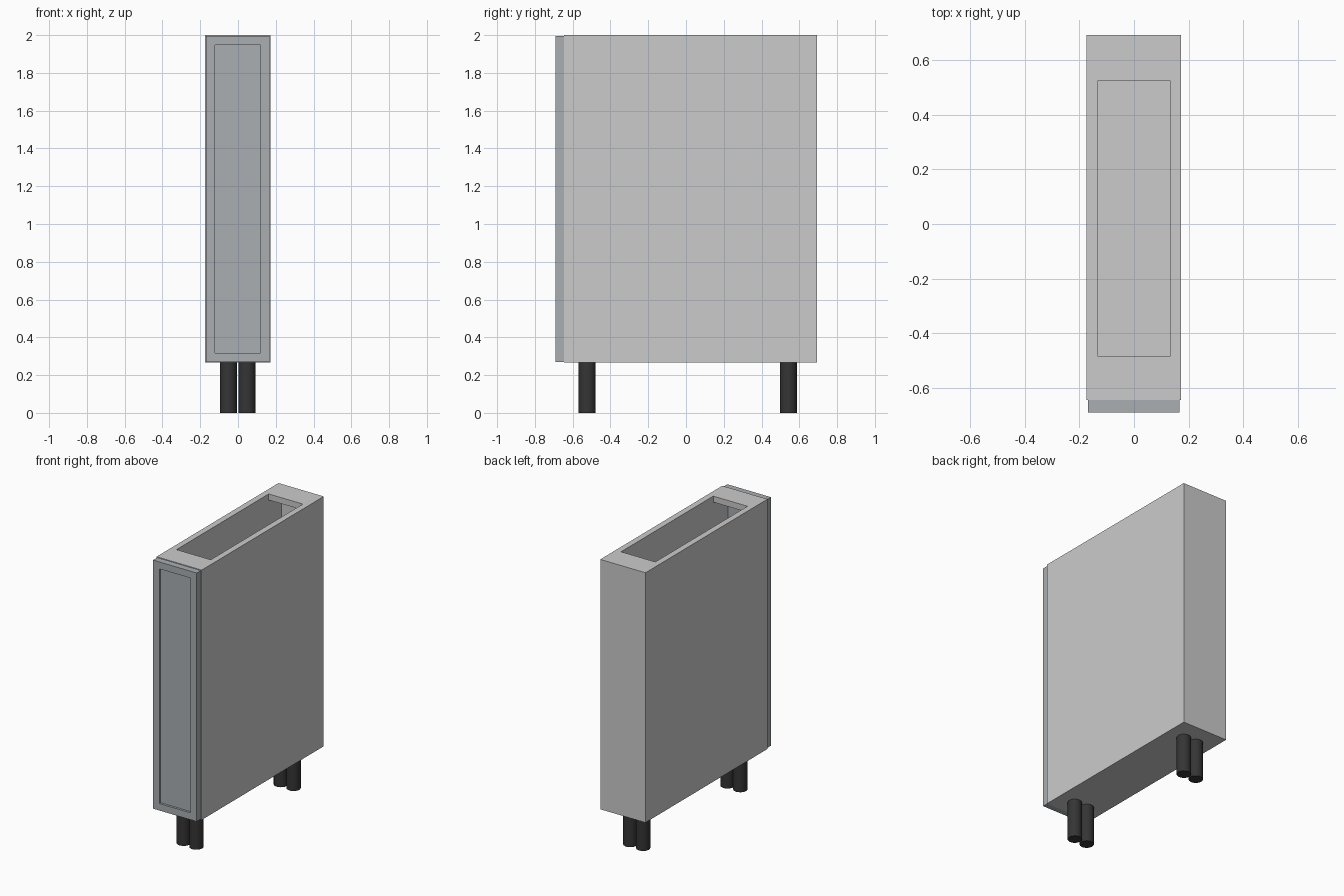
import bpy, bmesh
from mathutils import Vector

if "Cube" in bpy.data.objects:
    bpy.data.objects.remove(bpy.data.objects["Cube"])


def material(name, rgb):
    m = bpy.data.materials.new(name)
    m.diffuse_color = (*rgb, 1)
    m.use_nodes = True
    m.node_tree.nodes["Principled BSDF"].inputs["Base Color"].default_value = m.diffuse_color
    return m


def box(name, lo, hi):
    lo, hi = Vector(lo), Vector(hi)
    bm = bmesh.new()
    bmesh.ops.create_cube(bm, size=1)
    for v in bm.verts:
        v.co = (lo + hi) / 2 + v.co * (hi - lo)
    me = bpy.data.meshes.new(name)
    bm.to_mesh(me)
    bm.free()
    ob = bpy.data.objects.new(name, me)
    bpy.context.collection.objects.link(ob)
    return ob


door_paint = material("door_paint", (0.40, 0.43, 0.45))
leg_black = material("leg_black", (0.035, 0.035, 0.035))

X0, X1 = -0.174, 0.173      # carcass width
YF, YB = -0.645, 0.693      # carcass depth
Z0, Z1 = 0.266, 2.0         # carcass height
T, BACK = 0.042, 0.025      # board thicknesses
xi0, xi1, yb = X0 + T, X1 - T, YB - BACK

# Carcass boards
box("left_side", (X0, YF, Z0), (xi0, YB, Z1))
box("right_side", (xi1, YF, Z0), (X1, YB, Z1))
box("bottom_board", (xi0, YF, Z0), (xi1, yb, Z0 + T))
box("back_board", (xi0, yb, Z0), (xi1, YB, Z1))
box("front_top_rail", (xi0, YF, Z1 - T), (xi1, -0.486, Z1))
box("back_top_rail", (xi0, 0.525, Z1 - T), (xi1, yb, Z1))

# Door with a recessed centre panel
door = box("door", (-0.169, -0.69, 0.27), (0.166, YF, 1.995))
door.data.materials.append(door_paint)
bm = bmesh.new()
bm.from_mesh(door.data)
bm.normal_update()
front = min(bm.faces, key=lambda f: f.calc_center_median().y)
bmesh.ops.inset_region(bm, faces=[front], thickness=0.068)
ring = bmesh.ops.extrude_discrete_faces(bm, faces=[front])["faces"]
bmesh.ops.translate(bm, verts=ring[0].verts, vec=(0, 0.015, 0))
bm.to_mesh(door.data)
bm.free()

# Round legs
for yname, y in (("front", -0.523), ("back", 0.543)):
    for xname, x in (("left", -0.051), ("right", 0.047)):
        bpy.ops.mesh.primitive_cylinder_add(
            vertices=32, radius=0.045, depth=Z0, location=(x, y, Z0 / 2))
        leg = bpy.context.object
        leg.name = f"{yname}_{xname}_leg"
        leg.data.materials.append(leg_black)
        bpy.ops.object.shade_smooth_by_angle()
